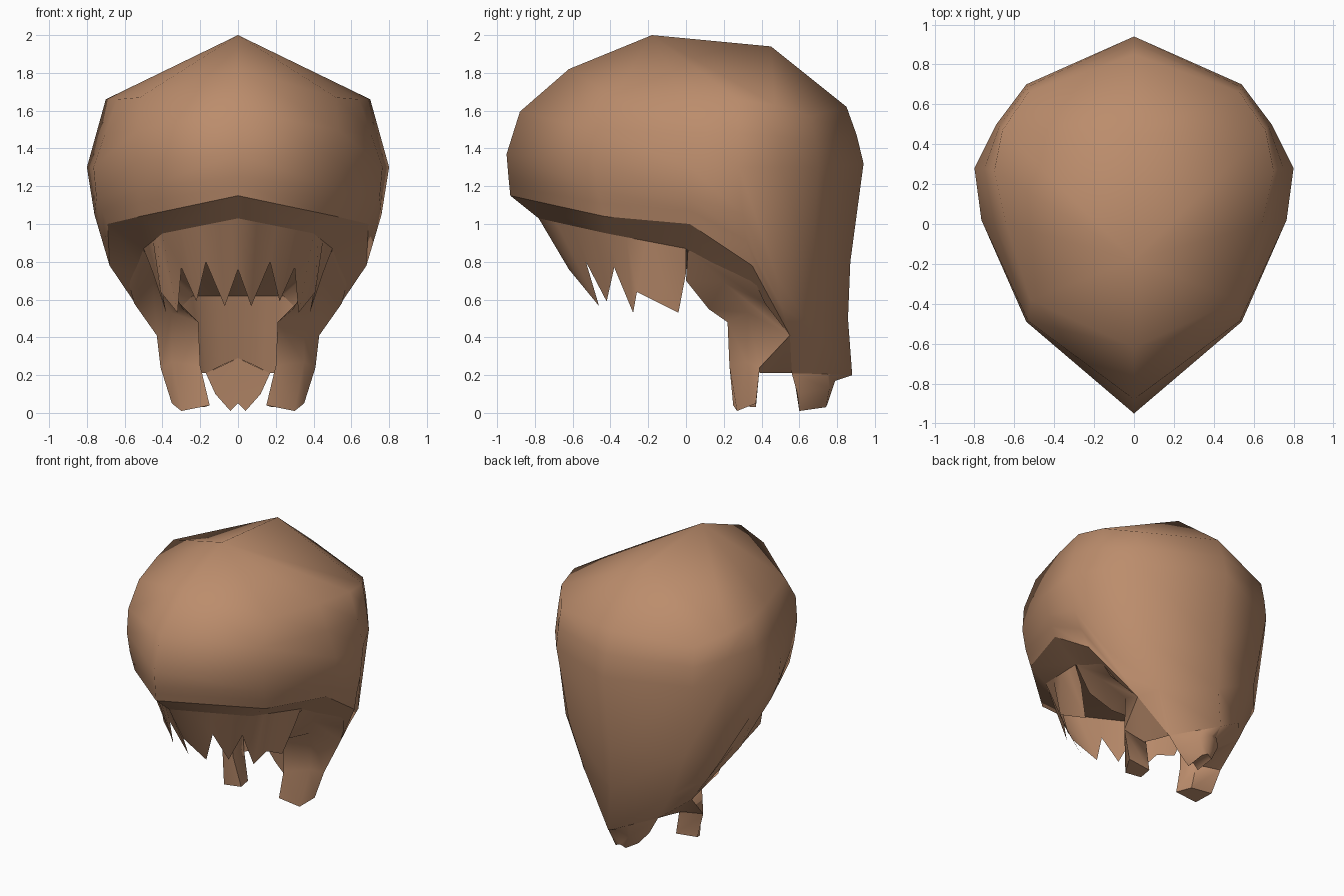
import bpy
import bmesh
from mathutils import Vector

default_cube = bpy.data.objects.get("Cube")
if default_cube:
    bpy.data.objects.remove(default_cube, do_unlink=True)

# One warm brown for everything
brown = bpy.data.materials.new("warm_brown")
brown.use_nodes = True
colour = (0.5, 0.265, 0.15, 1)
brown.diffuse_color = colour
brown.node_tree.nodes["Principled BSDF"].inputs["Base Color"].default_value = colour

RIGHT, FRONT, DOWN = Vector((1, 0, 0)), Vector((0, -1, 0)), Vector((0, 0, -1))


def add_sheet(name, rows, facing=None, closed=False, cap=False, angle=1.2):
    """Skin a grid of points for the left half, then mirror it across x."""
    bm = bmesh.new()
    shared = {}

    def vert(point):
        key = tuple(round(value, 4) for value in point)
        if key not in shared:
            shared[key] = bm.verts.new(key)
        return shared[key]

    grid = [[vert(point) for point in row] for row in rows]
    for upper, lower in zip(grid, grid[1:]):
        count = len(upper)
        for a in range(count if closed else count - 1):
            b = (a + 1) % count
            corners = list(dict.fromkeys((upper[a], upper[b], lower[b], lower[a])))
            if len(corners) > 2:
                bm.faces.new(corners)
    if cap:
        bm.faces.new(grid[-1])
    bm.normal_update()

    # Turn the surface to the side that should be seen
    if facing is None:
        bmesh.ops.recalc_face_normals(bm, faces=bm.faces[:])
    else:
        total = sum((f.normal * f.calc_area() for f in bm.faces), Vector())
        if total.dot(facing) < 0:
            bmesh.ops.reverse_faces(bm, faces=bm.faces[:])

    mesh = bpy.data.meshes.new(name)
    bm.to_mesh(mesh)
    bm.free()
    mesh.materials.append(brown)
    obj = bpy.data.objects.new(name, mesh)
    bpy.context.collection.objects.link(obj)
    bpy.ops.object.select_all(action="DESELECT")
    obj.select_set(True)
    bpy.context.view_layer.objects.active = obj
    bpy.ops.object.shade_smooth_by_angle(angle=angle)
    mirror = obj.modifiers.new("mirror", "MIRROR")
    mirror.use_clip = True
    mirror.merge_threshold = 0.002
    return obj


def along(path, fraction):
    """Point at a fraction of the way along a path, by point index."""
    place = fraction * (len(path) - 1)
    start = min(int(place), len(path) - 2)
    return Vector(path[start]).lerp(Vector(path[start + 1]), place - start)


def halfway(ring_a, ring_b, front=1.0, back=1.0):
    """Ring between two others, with its front and back depth scaled."""
    middles = [(Vector(a) + Vector(b)) / 2 for a, b in zip(ring_a, ring_b)]
    return [(m.x, m.y * (front if m.y < 0 else back), m.z) for m in middles]


# Outer shell: rows run from the front middle round to the back middle
crown_front, crown_back = (0, -.18, 2), (0, .45, 1.94)
crown = [crown_front] * 4 + [crown_back] * 3
brow = [(0, -.62, 1.82), (.52, -.38, 1.67), (.64, 0, 1.66), (.7, .27, 1.66),
        (.66, .47, 1.63), (.53, .66, 1.57), (0, .85, 1.62)]
widest = [(0, -.95, 1.37), (.54, -.49, 1.33), (.765, .02, 1.3), (.8, .28, 1.3),
          (.69, .5, 1.3), (.54, .7, 1.3), (0, .94, 1.32)]
lower = [(0, -.94, 1.25), (.53, -.47, 1.18), (.75, .02, 1.14), (.76, .3, 1.05),
         (.62, .48, .72), (.46, .67, .78), (0, .87, .8)]
hem = [(0, -.93, 1.15), (.52, -.43, 1.04), (.69, .02, 1), (.68, .35, .78),
       (.43, .55, .41), (.17, .56, .21), (0, .88, .2)]
temple = halfway(brow, widest, front=1.12, back=1.01)
nape = halfway(lower, hem, back=.98)
nape[5] = (.34, .66, .45)
add_sheet("outer_hair_shell", [crown, brow, temple, widest, lower, nape, hem],
          RIGHT, angle=1.4)

# Turned-under rim between the shell and the fringe
inner_hem = [(0, -.78, 1.03), (.4, -.42, .95), (.5, 0, .87), (.46, .19, .71), (.35, .33, .53)]
add_sheet("underside_rim", [hem[:5], inner_hem], DOWN)

# Jagged fringe: valleys and pointed tips in turn
teeth = [(0, -.62, .76), (.07, -.46, .565), (.17, -.53, .8), (.22, -.42, .59),
         (.3, -.38, .77), (.32, -.28, .53), (.41, -.26, .64), (.38, -.04, .53), (.45, 0, .74)]
fringe_path = inner_hem[:3]
fringe_top = [along(fringe_path, i / (len(teeth) - 1)) for i in range(len(teeth))]
add_sheet("fringe", [fringe_top, teeth], FRONT, angle=.9)

# Hidden lining: a sloping ceiling, then the wall at the nape
wall_top = [(0, .42, .62), (.1, .42, .62), (.2, .4, .62), (.24, .4, .62), (.3, .38, .56)]
wall_bottom = [(0, .56, .29), (.09, .56, .25), hem[5], (.2, .48, .21), (.24, .39, .21)]
add_sheet("inner_ceiling", [inner_hem, wall_top], DOWN)
add_sheet("nape_wall", [wall_top, wall_bottom], FRONT)

# Side locks: inner front, outer front, outer back, inner back
lock_rings = [
    [(.38, 0, .7), (.5, .01, .86), (.6, .33, .77), (.4, .3, .7)],
    [(.29, .12, .55), (.45, .2, .69), (.55, .42, .58), (.33, .35, .6)],
    [(.21, .22, .48), (.35, .33, .53), (.43, .55, .41), (.24, .4, .5)],
    [(.2, .23, .25), (.35, .32, .27), (.41, .39, .24), (.22, .38, .25)],
    [(.15, .25, .04), (.3, .27, .01), (.35, .37, .05), (.18, .37, .03)],
]
add_sheet("side_lock", lock_rings, closed=True, cap=True)

# Tucked-in shell edge between the side lock and the back lock
lock_back = lock_rings[3][2]
add_sheet("tucked_edge", [[hem[5], wall_bottom[3], wall_bottom[4], lock_back],
                          [hem[4]] * 4], RIGHT)

# Back lock: half rings from the front middle to the back middle
back_rings = [
    [wall_bottom[0], hem[5], (.07, .75, .205), hem[6]],
    [(0, .57, .2), (.12, .59, .1), (.08, .76, .13), (0, .79, .17)],
    [(0, .6, .05), (.04, .6, .01), (.04, .74, .03), (0, .75, .05)],
]
add_sheet("back_lock", back_rings, RIGHT, cap=True)
